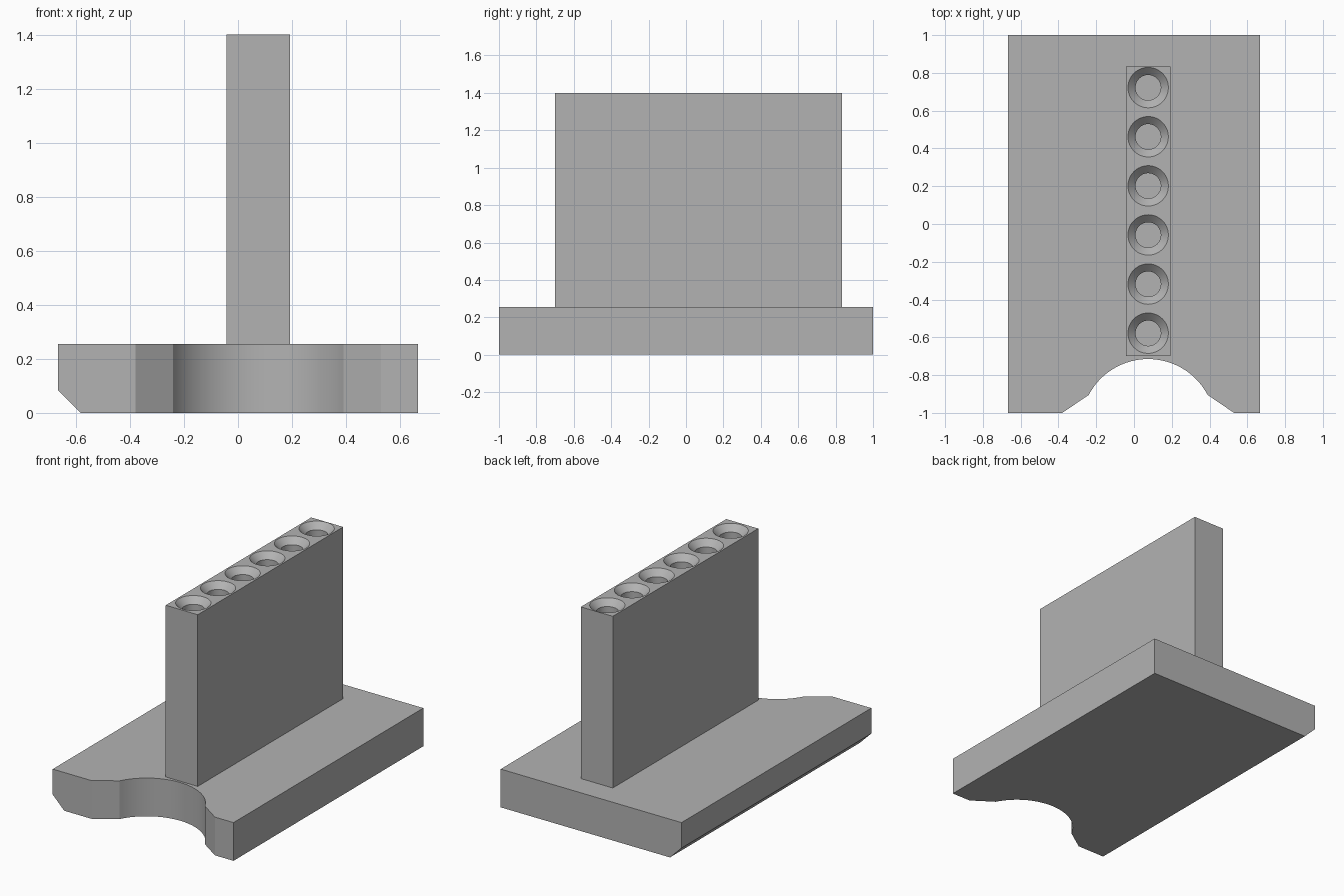
import bpy, bmesh, math

old = bpy.data.objects.get("Cube")
if old:
    bpy.data.objects.remove(old, do_unlink=True)

# One plain grey material
grey = bpy.data.materials.new("plain grey")
grey.use_nodes = True
colour = (0.45, 0.45, 0.45, 1)
grey.diffuse_color = colour
grey.node_tree.nodes["Principled BSDF"].inputs["Base Color"].default_value = colour

MID_X = 0.075           # centre line of the wall, the holes and the notch
BASE_TOP, WALL_TOP = 0.255, 1.4


def make(name, bm):
    bmesh.ops.recalc_face_normals(bm, faces=bm.faces)
    mesh = bpy.data.meshes.new(name)
    bm.to_mesh(mesh)
    bm.free()
    obj = bpy.data.objects.new(name, mesh)
    bpy.context.collection.objects.link(obj)
    mesh.materials.append(grey)
    return obj


def prism(name, outline, vector):
    """Extrude a closed outline of 3D points along a vector."""
    bm = bmesh.new()
    face = bm.faces.new([bm.verts.new(p) for p in outline])
    ext = bmesh.ops.extrude_face_region(bm, geom=[face])["geom"]
    verts = [v for v in ext if isinstance(v, bmesh.types.BMVert)]
    bmesh.ops.translate(bm, vec=vector, verts=verts)
    return make(name, bm)


def revolve(name, profile, x, y, sides=48):
    """Closed solid turned around a vertical axis from (radius, z) points."""
    bm = bmesh.new()
    rings = []
    for r, z in profile:
        rings.append([bm.verts.new((x + r * math.cos(t), y + r * math.sin(t), z))
                      for t in (2 * math.pi * i / sides for i in range(sides))])
    for a, b in zip(rings, rings[1:]):
        for i in range(sides):
            j = (i + 1) % sides
            bm.faces.new((a[i], a[j], b[j], b[i]))
    bm.faces.new(rings[0])
    bm.faces.new(rings[-1])
    return make(name, bm)


def cut(obj, cutter):
    mod = obj.modifiers.new("cut", "BOOLEAN")
    mod.operation = "DIFFERENCE"
    mod.solver = "EXACT"
    mod.object = cutter
    bpy.context.view_layer.objects.active = obj
    bpy.ops.object.modifier_apply(modifier=mod.name)
    bpy.data.objects.remove(cutter, do_unlink=True)


def smooth(obj):
    bpy.ops.object.select_all(action="DESELECT")
    obj.select_set(True)
    bpy.context.view_layer.objects.active = obj
    bpy.ops.object.shade_smooth_by_angle(angle=math.radians(20))


# Base plate with one chamfered lower edge
W, C = 0.667, 0.085
section = [(-W, C), (-W + C, 0), (W, 0), (W, BASE_TOP), (-W, BASE_TOP)]
base = prism("base_plate", [(x, -1, z) for x, z in section], (0, 2, 0))

# Rounded notch in the front edge, with flared mouth
R, CY = 0.356, -1.071
half = math.asin(0.315 / R)
arc = []
for i in range(33):
    t = -half + 2 * half * i / 32
    arc.append((MID_X + R * math.sin(t), CY + R * math.cos(t)))
flare = 0.455 + 0.15      # mouth half-width, continued past the front edge
notch = [(MID_X - flare, -1.102)] + arc + [(MID_X + flare, -1.102)]
cut(base, prism("notch_cutter", [(x, y, -0.2) for x, y in notch], (0, 0, 0.7)))
smooth(base)

# Upright wall
X0, X1, Y0, Y1 = MID_X - 0.118, MID_X + 0.118, -0.70, 0.833
wall = prism("upright_wall",
             [(X0, Y0, BASE_TOP), (X1, Y0, BASE_TOP), (X1, Y1, BASE_TOP), (X0, Y1, BASE_TOP)],
             (0, 0, WALL_TOP - BASE_TOP))

# Row of countersunk holes along the top of the wall
hole = [(0.067, 0.8), (0.067, WALL_TOP - 0.04), (0.107, WALL_TOP), (0.107, WALL_TOP + 0.1)]
for i in range(6):
    cut(wall, revolve("hole_cutter", hole, MID_X, -0.578 + 0.26 * i))
smooth(wall)
